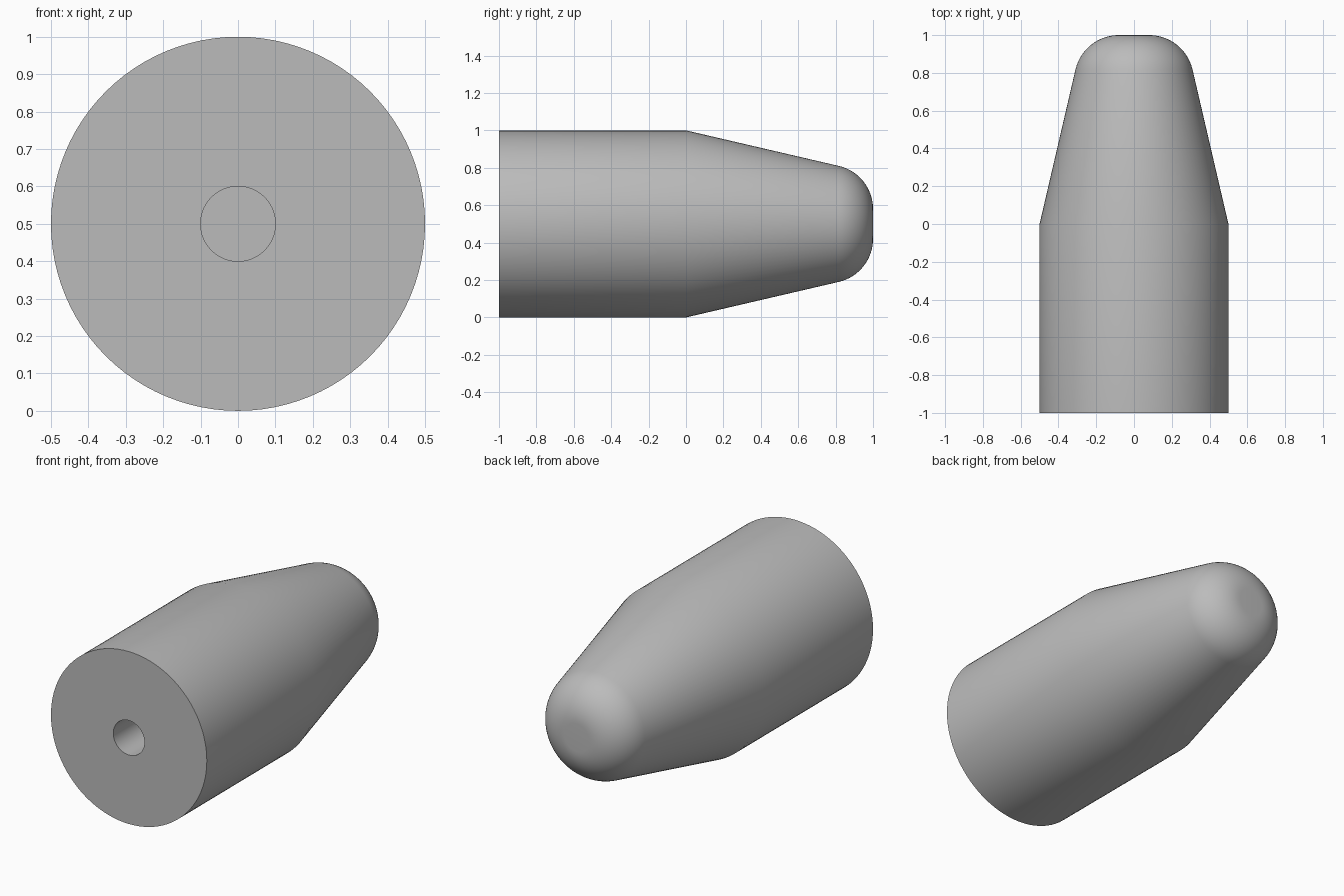
import bpy
import bmesh
from math import cos, sin, pi, radians
from mathutils import Matrix, Vector

if "Cube" in bpy.data.objects:
    bpy.data.objects.remove(bpy.data.objects["Cube"], do_unlink=True)

SEGMENTS = 96
BODY_R, BORE_R, BORE_END = 0.5, 0.1, 0.0
TIP_R, FILLET = 0.08, 0.236

# Plain grey material
grey = bpy.data.materials.new("plain grey")
grey.use_nodes = True
colour = (0.5, 0.5, 0.5, 1)
grey.diffuse_color = colour
grey.node_tree.nodes["Principled BSDF"].inputs["Base Color"].default_value = colour

# Profile as (radius, y): blind bore, flat base, straight body, taper, rounded nose
profile = [(0, BORE_END), (BORE_R, BORE_END), (BORE_R, -1), (BODY_R, -1), (BODY_R, 0)]
start = radians(13.2)
for i in range(17):
    a = start + (pi / 2 - start) * i / 16
    profile.append((TIP_R + FILLET * cos(a), 1 - FILLET + FILLET * sin(a)))
profile.append((0, 1))

# Spin the profile about the long axis
bm = bmesh.new()
verts = [bm.verts.new((r, y, 0)) for r, y in profile]
edges = [bm.edges.new(pair) for pair in zip(verts, verts[1:])]
bmesh.ops.spin(bm, geom=verts + edges, cent=(0, 0, 0), axis=(0, 1, 0),
               angle=2 * pi, steps=SEGMENTS, use_duplicate=False)
bmesh.ops.remove_doubles(bm, verts=bm.verts, dist=0.0001)
bmesh.ops.recalc_face_normals(bm, faces=bm.faces)
bmesh.ops.transform(bm, matrix=Matrix.Translation(Vector((0, 0, BODY_R))), verts=bm.verts)

mesh = bpy.data.meshes.new("tapered_body")
bm.to_mesh(mesh)
bm.free()
body = bpy.data.objects.new("tapered_body", mesh)
bpy.context.collection.objects.link(body)
mesh.materials.append(grey)

# Smooth curved surfaces, crisp base and bore edges
bpy.ops.object.select_all(action="DESELECT")
body.select_set(True)
bpy.context.view_layer.objects.active = body
bpy.ops.object.shade_smooth_by_angle(angle=radians(30))
